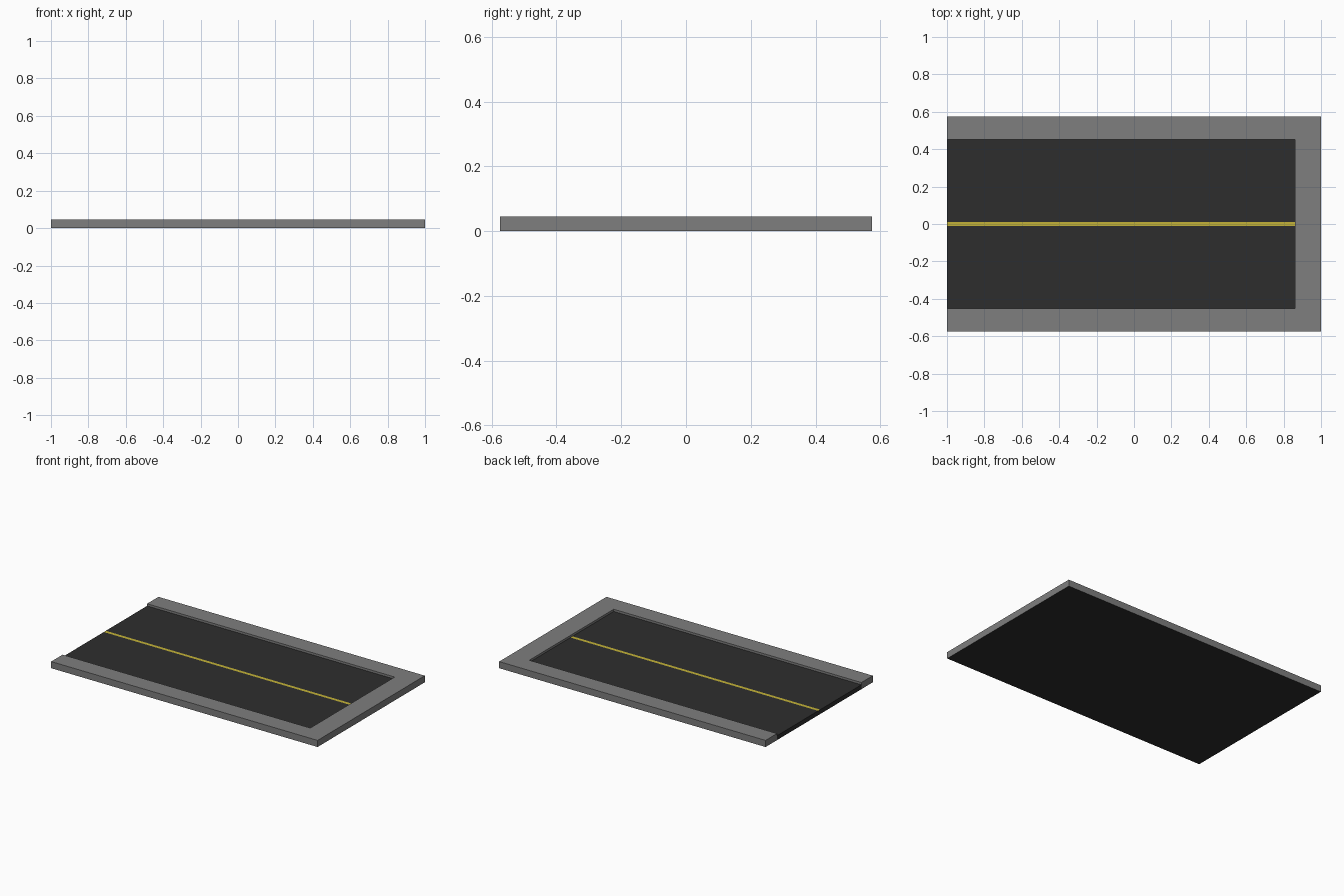
import bpy

if "Cube" in bpy.data.objects:
    bpy.data.objects.remove(bpy.data.objects["Cube"])

X, XI = 1.0, 0.86        # half length, road end
Y, YI = 0.575, 0.453     # half width, road half width
TOP, ROAD = 0.045, 0.03  # pavement and road heights
LINE = 0.011             # half width of centre line


def material(name, color):
    m = bpy.data.materials.new(name)
    m.diffuse_color = (*color, 1)
    m.use_nodes = True
    m.node_tree.nodes["Principled BSDF"].inputs["Base Color"].default_value = m.diffuse_color
    return m


def build(name, quads, mat):
    verts = [v for q in quads for v in q]
    faces = [range(i * 4, i * 4 + 4) for i in range(len(quads))]
    mesh = bpy.data.meshes.new(name)
    mesh.from_pydata(verts, [], [tuple(f) for f in faces])
    mesh.materials.append(mat)
    obj = bpy.data.objects.new(name, mesh)
    bpy.context.collection.objects.link(obj)
    return obj


def flat(x0, x1, y0, y1, z):
    return [(x0, y0, z), (x1, y0, z), (x1, y1, z), (x0, y1, z)]


def wall(a, b, z0, z1):
    return [(*a, z0), (*b, z0), (*b, z1), (*a, z1)]


grey = material("concrete", (0.21, 0.21, 0.21))
dark = material("asphalt", (0.027, 0.027, 0.027))
yellow = material("line_paint", (0.55, 0.45, 0.04))

# U-shaped pavement: tops, outer walls, open ends, inner curb walls
build("pavement", [
    flat(-X, XI, -Y, -YI, TOP),
    flat(-X, XI, YI, Y, TOP),
    flat(XI, X, -Y, Y, TOP),
    wall((-X, -Y), (X, -Y), 0, TOP),
    wall((X, -Y), (X, Y), 0, TOP),
    wall((X, Y), (-X, Y), 0, TOP),
    wall((-X, Y), (-X, YI), 0, TOP),
    wall((-X, -YI), (-X, -Y), 0, TOP),
    wall((XI, -YI), (-X, -YI), ROAD, TOP),
    wall((XI, YI), (XI, -YI), ROAD, TOP),
    wall((-X, YI), (XI, YI), ROAD, TOP),
], grey)

# Asphalt lanes, cut end of the road, and dark underside
build("road", [
    flat(-X, XI, -YI, -LINE, ROAD),
    flat(-X, XI, LINE, YI, ROAD),
    wall((-X, YI), (-X, -YI), 0, ROAD),
    flat(-X, X, -Y, Y, 0)[::-1],
], dark)

# Painted centre line, flush with the road
build("centre_line", [flat(-X, XI, -LINE, LINE, ROAD)], yellow)
